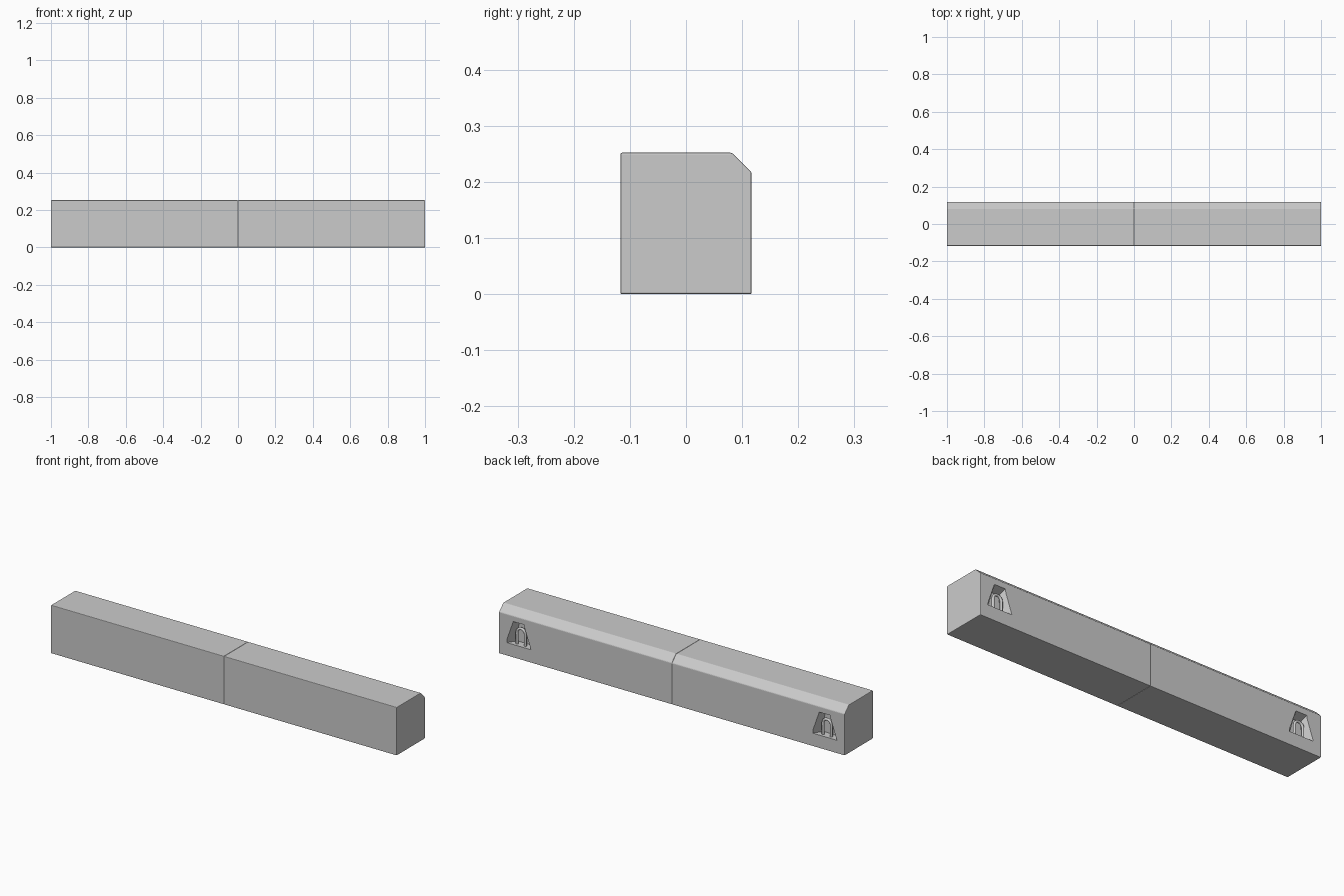
import bpy, bmesh, math
from mathutils import Vector

if "Cube" in bpy.data.objects:
    bpy.data.objects.remove(bpy.data.objects["Cube"])

W, H, CH = 0.117, 0.252, 0.035      # half depth, height, chamfer size
LIFT_X = 0.885                      # lifting pocket centre
FLOOR_Z, DEPTH = 0.068, 0.045       # pocket bottom and depth


def make_object(name, bm):
    bmesh.ops.recalc_face_normals(bm, faces=bm.faces[:])
    me = bpy.data.meshes.new(name)
    bm.to_mesh(me)
    bm.free()
    ob = bpy.data.objects.new(name, me)
    bpy.context.collection.objects.link(ob)
    return ob


def loft(bm, ring_a, ring_b):
    a = [bm.verts.new(p) for p in ring_a]
    b = [bm.verts.new(p) for p in ring_b]
    bm.faces.new(a)
    bm.faces.new(b)
    for i in range(len(a)):
        j = (i + 1) % len(a)
        bm.faces.new((a[i], a[j], b[j], b[i]))


def block(name, x0, x1):
    # concrete block with one chamfered long edge and softened corners
    profile = [(-W, 0), (W, 0), (W, H - CH), (W - CH, H), (-W, H)]
    bm = bmesh.new()
    loft(bm, [(x0, y, z) for y, z in profile], [(x1, y, z) for y, z in profile])
    bmesh.ops.bevel(bm, geom=bm.edges[:], offset=0.003, segments=2,
                    profile=0.5, affect='EDGES')
    return make_object(name, bm)


def pocket_cutter(name, cx):
    # tapered recess: wide trapezoid mouth, narrower back wall
    def ring(y, low, high, z0, z1):
        return [(cx - low, y, z0), (cx + low, y, z0),
                (cx + high, y, z1), (cx - high, y, z1)]
    k = 0.01 / DEPTH                # extend past the surface on the same slope
    bm = bmesh.new()
    loft(bm, ring(W + 0.01, 0.070 + 0.03 * k, 0.033, FLOOR_Z, 0.188 + 0.015 * k),
         ring(W - DEPTH, 0.040, 0.030, FLOOR_Z, 0.173))
    ob = make_object(name, bm)
    ob.hide_render = True
    return ob


def lifting_loop(name, cx):
    # bent steel bar standing in the pocket
    r, y, spring = 0.024, W - 0.020, 0.128
    pts = [(cx - r, y, FLOOR_Z - 0.01)]
    pts += [(cx - r * math.cos(t), y, spring + r * math.sin(t))
            for t in (math.pi * i / 12 for i in range(13))]
    pts.append((cx + r, y, FLOOR_Z - 0.01))
    cu = bpy.data.curves.new(name, 'CURVE')
    cu.dimensions = '3D'
    cu.bevel_depth = 0.007
    cu.bevel_resolution = 2
    sp = cu.splines.new('POLY')
    sp.points.add(len(pts) - 1)
    for p, co in zip(sp.points, pts):
        p.co = (*co, 1)
    sp.use_smooth = True
    ob = bpy.data.objects.new(name, cu)
    bpy.context.collection.objects.link(ob)
    return ob


# two blocks end to end, each with a lifting point near its outer end
for side, s in (("left", -1), ("right", 1)):
    body = block(side + "_block", min(0, s), max(0, s))
    cutter = pocket_cutter(side + "_pocket_cutter", s * LIFT_X)
    mod = body.modifiers.new("pocket", 'BOOLEAN')
    mod.operation = 'DIFFERENCE'
    mod.solver = 'EXACT'
    mod.object = cutter
    bpy.context.view_layer.objects.active = body
    bpy.ops.object.modifier_apply(modifier=mod.name)
    bpy.data.objects.remove(cutter)
    lifting_loop(side + "_lifting_loop", s * LIFT_X)
